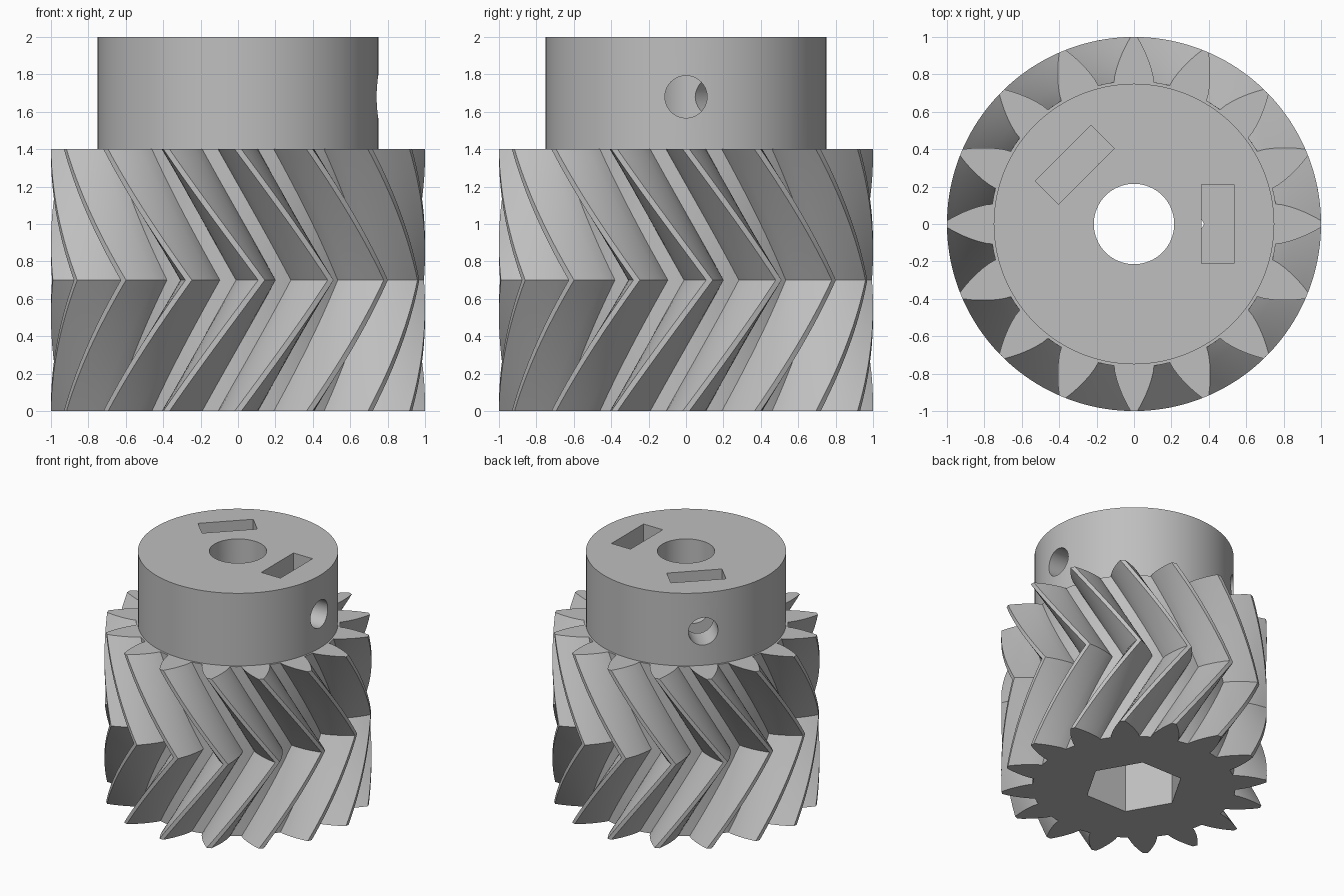
import bpy, bmesh, math
from mathutils import Matrix

cube = bpy.data.objects.get("Cube")
if cube:
    bpy.data.objects.remove(cube, do_unlink=True)

TEETH = 16
GEAR_H, TOTAL_H = 1.4, 2.0
TWIST = math.radians(29.7)
SLICES = 14                      # per half of the herringbone
# Tooth flank: radius and half width from root to tip
FLANK = [(0.765, 0.107), (0.80, 0.103), (0.84, 0.092), (0.88, 0.078),
         (0.92, 0.061), (0.96, 0.041), (1.0, 0.018)]

metal = bpy.data.materials.new("plain grey")
metal.use_nodes = True
grey = (0.52, 0.52, 0.52, 1)
metal.diffuse_color = grey
metal.node_tree.nodes["Principled BSDF"].inputs["Base Color"].default_value = grey


def make_object(name, bm):
    bmesh.ops.recalc_face_normals(bm, faces=bm.faces)
    mesh = bpy.data.meshes.new(name)
    bm.to_mesh(mesh)
    bm.free()
    mesh.materials.append(metal)
    obj = bpy.data.objects.new(name, mesh)
    bpy.context.collection.objects.link(obj)
    return obj


def cylinder(name, radius, z0, z1, sides, turn=None):
    bm = bmesh.new()
    place = Matrix.Translation((0, 0, (z0 + z1) / 2))
    bmesh.ops.create_cone(bm, cap_ends=True, segments=sides, radius1=radius,
                          radius2=radius, depth=z1 - z0,
                          matrix=(turn or Matrix()) @ place)
    return make_object(name, bm)


def combine(target, tool, operation):
    mod = target.modifiers.new(tool.name, 'BOOLEAN')
    mod.operation = operation
    mod.solver = 'EXACT'
    mod.object = tool
    bpy.ops.object.select_all(action='DESELECT')
    bpy.context.view_layer.objects.active = target
    target.select_set(True)
    bpy.ops.object.modifier_apply(modifier=mod.name)
    bpy.data.objects.remove(tool, do_unlink=True)


# Gear outline in polar form: up one flank, down the other, along the root
pitch = 2 * math.pi / TEETH
outline = []
for i in range(TEETH):
    mid = i * pitch
    outline += [(r, mid - w / r) for r, w in FLANK]
    outline += [(r, mid + w / r) for r, w in reversed(FLANK)]
    outline.append((FLANK[0][0], mid + pitch / 2))

# Herringbone body: the outline twists to mid height and back again
bm = bmesh.new()
rings = []
for k in range(2 * SLICES + 1):
    turn = TWIST * (1 - abs(k / SLICES - 1))
    z = GEAR_H * k / (2 * SLICES)
    rings.append([bm.verts.new((r * math.cos(a + turn), r * math.sin(a + turn), z))
                  for r, a in outline])
n = len(outline)
for low, high in zip(rings, rings[1:]):
    for j in range(n):
        m = (j + 1) % n
        bm.faces.new((low[j], low[m], high[m], high[j]))
bm.faces.new(rings[0][::-1])
bm.faces.new(rings[-1])
gear = make_object("herringbone_gear", bm)

# Hub on top
combine(gear, cylinder("hub", 0.75, 1.3, TOTAL_H, 96), 'UNION')

# Shaft bore and hexagonal socket (a corner points along x)
combine(gear, cylinder("shaft_bore", 0.215, -0.1, 2.1, 64), 'DIFFERENCE')
hex_turn = Matrix.Rotation(math.radians(30), 4, 'Z')
socket = cylinder("hex_socket", 0.375, -0.1, 1.32, 6, hex_turn)
corner = socket.data.vertices[0].co
socket.data.transform(Matrix.Rotation(-math.atan2(corner.y, corner.x), 4, 'Z'))
combine(gear, socket, 'DIFFERENCE')

# Two nut slots, each with a radial screw hole
for degrees in (0, 135):
    spin = Matrix.Rotation(math.radians(degrees), 4, 'Z')
    bm = bmesh.new()
    bmesh.ops.create_cube(bm, size=1, matrix=spin
                          @ Matrix.Translation((0.4475, 0, 1.7))
                          @ Matrix.Diagonal((0.175, 0.42, 0.8, 1)))
    combine(gear, make_object("nut_slot", bm), 'DIFFERENCE')
    along = spin @ Matrix.Translation((0, 0, 1.68)) @ Matrix.Rotation(math.pi / 2, 4, 'Y')
    combine(gear, cylinder("screw_hole", 0.113, 0.05, 0.9, 40, along), 'DIFFERENCE')

bpy.ops.object.select_all(action='DESELECT')
gear.select_set(True)
bpy.context.view_layer.objects.active = gear
bpy.ops.object.shade_smooth_by_angle(angle=math.radians(28))
